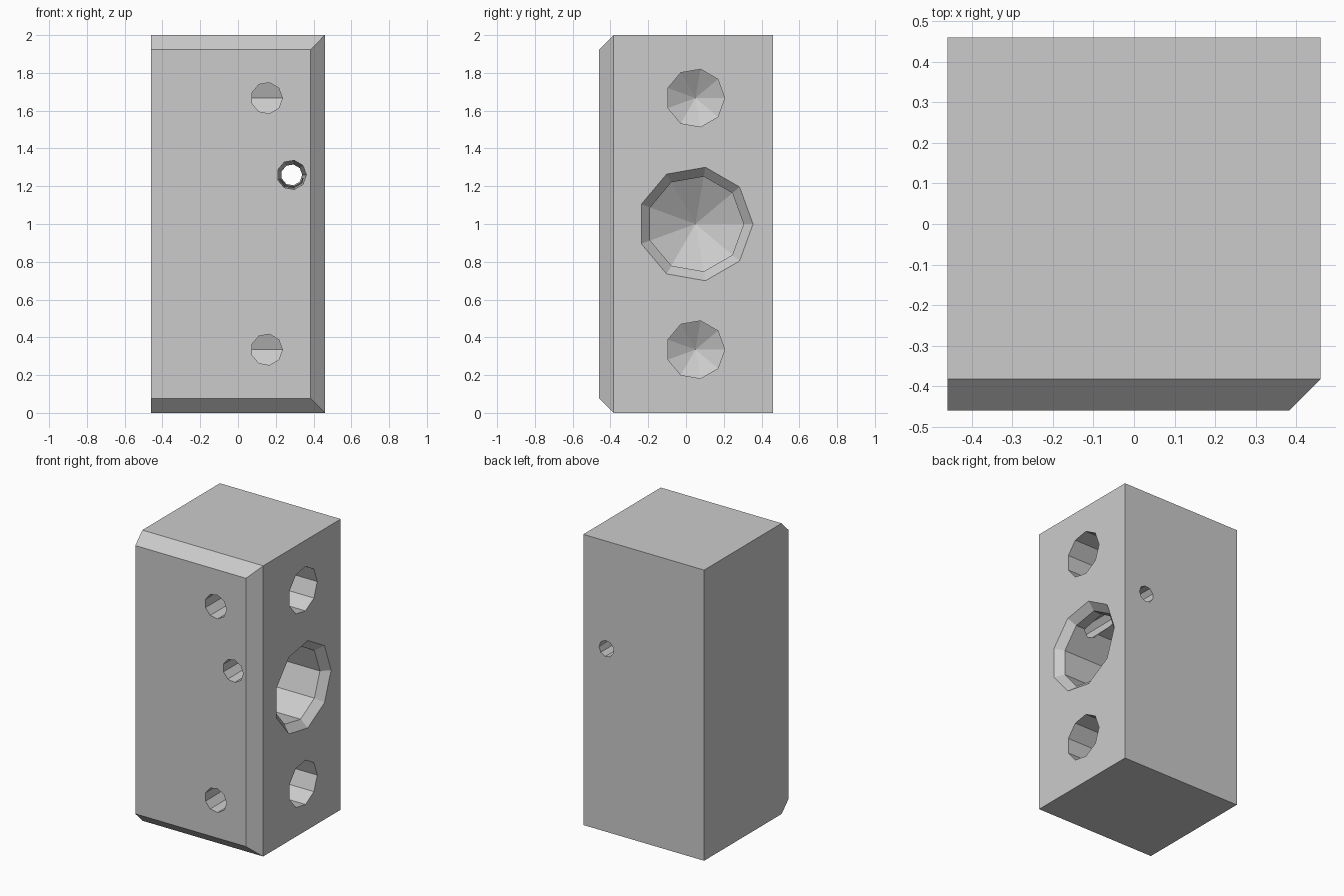
import bpy, bmesh
from math import sin, cos, tau

if "Cube" in bpy.data.objects:
    bpy.data.objects.remove(bpy.data.objects["Cube"])

SIDES = 9


def loft(name, rings):
    """Closed solid skinned through rings of equal point count."""
    bm = bmesh.new()
    loops = [[bm.verts.new(p) for p in ring] for ring in rings]
    for a, b in zip(loops, loops[1:]):
        for i in range(len(a)):
            j = (i + 1) % len(a)
            bm.faces.new((a[i], a[j], b[j], b[i]))
    bm.faces.new(loops[0])
    bm.faces.new(loops[-1])
    bmesh.ops.remove_doubles(bm, verts=bm.verts[:], dist=1e-5)
    bmesh.ops.dissolve_degenerate(bm, edges=bm.edges[:], dist=1e-6)
    bmesh.ops.recalc_face_normals(bm, faces=bm.faces[:])
    mesh = bpy.data.meshes.new(name)
    bm.to_mesh(mesh)
    bm.free()
    obj = bpy.data.objects.new(name, mesh)
    bpy.context.collection.objects.link(obj)
    return obj


def drill(name, axis, u, z, profile):
    """Nine-sided drill along x or y; profile is (position on axis, radius)."""
    rings = []
    for t, r in profile:
        ring = []
        for i in range(SIDES):
            a = tau * i / SIDES
            p, q = u + r * cos(a), z + r * sin(a)
            ring.append((t, p, q) if axis == 'x' else (p, t, q))
        rings.append(ring)
    return loft(name, rings)


def cut(target, tool):
    tool.hide_render = True
    mod = target.modifiers.new(tool.name, 'BOOLEAN')
    mod.operation = 'DIFFERENCE'
    mod.solver = 'EXACT'
    mod.object = tool
    bpy.context.view_layer.objects.active = target
    bpy.ops.object.modifier_apply(modifier=mod.name)
    bpy.data.objects.remove(tool)


def section(y, x1, z0, z1):
    return [(-0.46, y, z0), (x1, y, z0), (x1, y, z1), (-0.46, y, z1)]


# Block, front face chamfered on its right, top and bottom edges
block = loft("drilled_block", [
    section(-0.46, 0.383, 0.077, 1.923),
    section(-0.383, 0.46, 0, 2),
    section(0.46, 0.46, 0, 2)])

# Large side bore with chamfered mouth and conical bottom
cut(block, drill("main_bore", 'x', 0.05, 1.0,
                 [(0.50, 0.345), (0.41, 0.255), (0.0, 0.255), (-0.15, 0)]))

for z in (0.335, 1.667):
    # Small side bore, and the front hole that breaks into it
    cut(block, drill("side_bore", 'x', 0.05, z,
                     [(0.50, 0.155), (0.0, 0.155), (-0.09, 0)]))
    cut(block, drill("front_hole", 'y', 0.152, z,
                     [(-0.50, 0.083), (0.05, 0.083)]))

# Tapered pin hole right through, front to back
cut(block, drill("pin_hole", 'y', 0.284, 1.26,
                 [(-0.50, 0.079), (0.50, 0.055)]))
